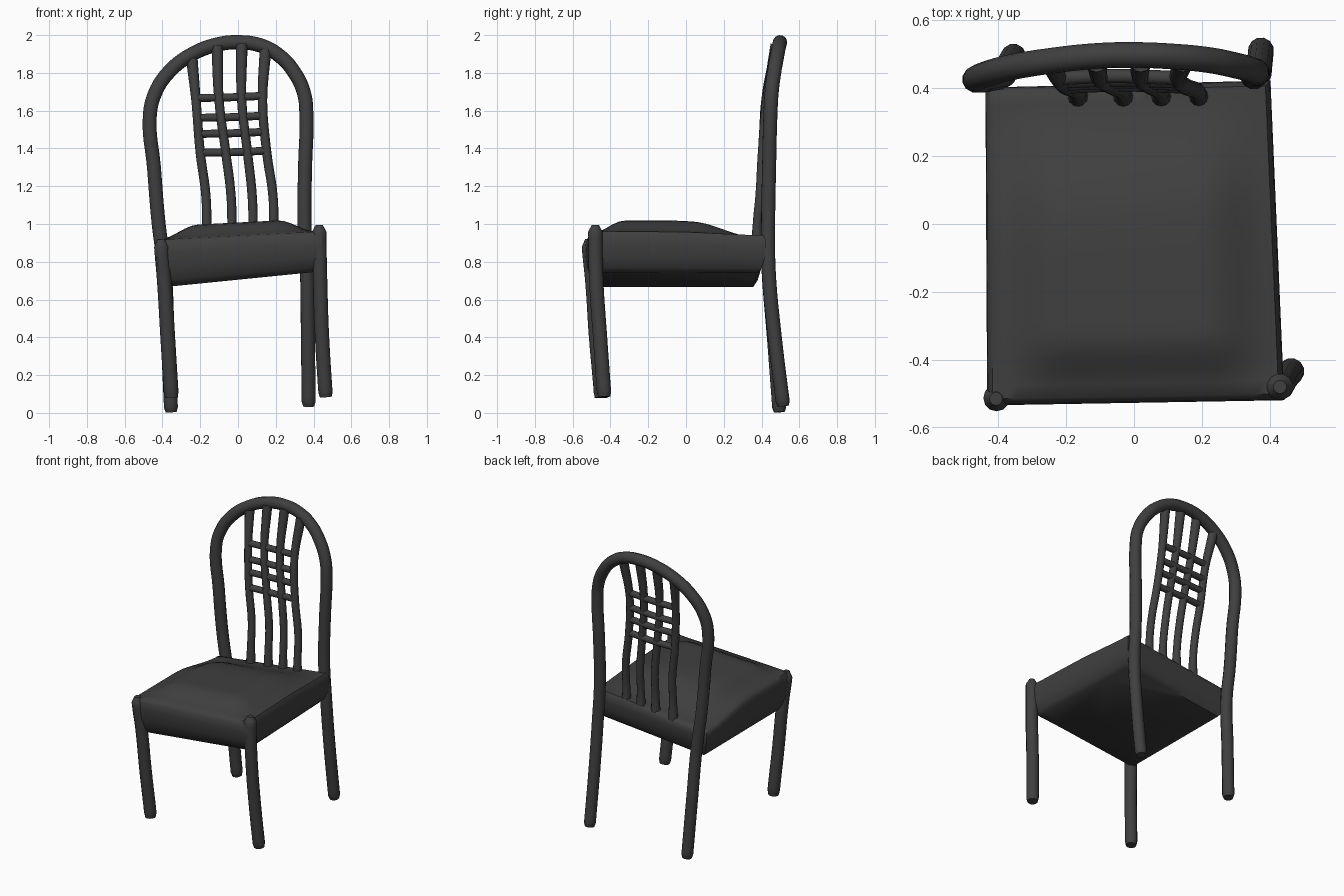
import bpy, bmesh

if "Cube" in bpy.data.objects:
    bpy.data.objects.remove(bpy.data.objects["Cube"])

mat = bpy.data.materials.new("dark grey")
mat.diffuse_color = (0.05, 0.05, 0.05, 1)
mat.use_nodes = True
mat.node_tree.nodes["Principled BSDF"].inputs["Base Color"].default_value = mat.diffuse_color


def smooth(ob):
    bpy.ops.object.select_all(action='DESELECT')
    ob.select_set(True)
    bpy.context.view_layer.objects.active = ob
    bpy.ops.object.shade_smooth_by_angle(angle=0.9)


def tube(name, pts, r, ends=(1, 1)):
    """Round rod along a smooth path; ends scale the radius at both tips."""
    cu = bpy.data.curves.new(name, 'CURVE')
    cu.dimensions = '3D'
    cu.bevel_depth = r
    cu.bevel_resolution = 4
    cu.resolution_u = 6
    cu.use_fill_caps = True
    sp = cu.splines.new('BEZIER')
    sp.bezier_points.add(len(pts) - 1)
    for p, co in zip(sp.bezier_points, pts):
        p.co = co
        p.handle_left_type = p.handle_right_type = 'AUTO'
    sp.bezier_points[0].radius, sp.bezier_points[-1].radius = ends
    cu.materials.append(mat)
    ob = bpy.data.objects.new(name, cu)
    bpy.context.collection.objects.link(ob)
    bpy.ops.object.select_all(action='DESELECT')
    ob.select_set(True)
    bpy.context.view_layer.objects.active = ob
    bpy.ops.object.convert(target='MESH')
    smooth(bpy.context.object)


# Back legs, posts and arch in one bent rod
tube("back_frame", [
    (-.353, .495, .005), (-.355, .493, .03), (-.372, .465, .4), (-.388, .437, .75),
    (-.42, .43, 1.0), (-.445, .425, 1.3), (-.467, .428, 1.57), (-.44, .44, 1.69),
    (-.37, .46, 1.80), (-.25, .48, 1.895), (-.11, .495, 1.95), (0, .498, 1.962),
    (.12, .493, 1.945), (.22, .483, 1.89), (.30, .467, 1.80), (.35, .453, 1.69),
    (.362, .447, 1.58), (.355, .44, 1.3), (.352, .435, 1.0), (.365, .438, .75),
    (.37, .47, .4), (.374, .512, .06), (.374, .515, .035)], .038, (.8, .8))

# Front legs with rounded tops rising at the seat corners
tube("front_leg_left", [(-.352, -.45, .08), (-.354, -.45, .11), (-.372, -.475, .4),
                        (-.39, -.495, .7), (-.405, -.513, .88), (-.407, -.515, .92)], .039, (.85, .5))
tube("front_leg_right", [(.465, -.432, .085), (.463, -.434, .11), (.445, -.455, .4),
                         (.435, -.475, .7), (.43, -.48, .96), (.43, -.48, .995)], .039, (.85, .5))

# Back spindles: x at seat, lattice bottom, lattice top, arch; then top height
xs = [(-.165, -.2, -.222, -.245, 1.88), (-.032, -.065, -.1, -.11, 1.94),
      (.08, .05, .02, .02, 1.95), (.19, .152, .13, .145, 1.92)]
for i, (a, b, c, d, top) in enumerate(xs):
    tube(f"spindle_{i + 1}", [(a, .375, .84), (a, .378, 1.0), (a - .005, .392, 1.15),
                              (b, .405, 1.38), (c, .428, 1.65), (d, .478, top)],
         .0245, (1.3, 1.25))

# Cross rails of the lattice
for i, (z, y) in enumerate([(1.38, .405), (1.48, .413), (1.565, .42), (1.67, .43)]):
    t = (z - 1.38) / .27
    tube(f"cross_rail_{i + 1}", [(-.2 - .022 * t, y, z - .003), (-.03 - .03 * t, y + .006, z),
                                 (.152 - .022 * t, y, z + .008)], .021)

# Seat: padded top that sinks toward the back, apron and tapered underside
corners = [(-.425, -.525), (.435, -.51), (.395, .415), (-.43, .395)]


def ramp(t):
    t = max(0, min(1, t))
    return t * t * (3 - 2 * t)


def sink(x, y):
    return ramp((y + .1) / .5) * (.04 - .06 * x)


bm = bmesh.new()
bmesh.ops.create_grid(bm, x_segments=24, y_segments=24, size=1)
for v in bm.verts:
    u, w = v.co.x, v.co.y
    wt = [(1 - u) * (1 - w) / 4, (1 + u) * (1 - w) / 4, (1 + u) * (1 + w) / 4, (1 - u) * (1 + w) / 4]
    x = sum(k * c[0] for k, c in zip(wt, corners))
    y = sum(k * c[1] for k, c in zip(wt, corners))
    pad = ramp((1 - abs(u)) / .5) * ramp((1 + w) / .4) * ramp((1 - w) / .8)
    v.co = (x * .98, y * .98, .938 + .05 * x + .07 * pad - sink(x, y))
ring = [e for e in bm.edges if e.is_boundary]
# scale, height at the middle, slope across x, share of the sink for each lower ring
last = .98
for s, h, slope, k in [(1.012, .915, .05, .9), (1.018, .87, .05, .6), (1.005, .80, .06, .1),
                       (.96, .735, .08, 0), (.9, .705, .1, 0)]:
    new = bmesh.ops.extrude_edge_only(bm, edges=ring)["geom"]
    for v in [g for g in new if isinstance(g, bmesh.types.BMVert)]:
        v.co.x *= s / last
        v.co.y *= s / last
        v.co.z = h + slope * v.co.x - k * sink(v.co.x, v.co.y)
    last = s
    ring = [g for g in new if isinstance(g, bmesh.types.BMEdge) and g.is_boundary]
bmesh.ops.contextual_create(bm, geom=ring)
bmesh.ops.recalc_face_normals(bm, faces=bm.faces)
me = bpy.data.meshes.new("seat")
bm.to_mesh(me)
bm.free()
me.materials.append(mat)
seat = bpy.data.objects.new("seat", me)
bpy.context.collection.objects.link(seat)
smooth(seat)
